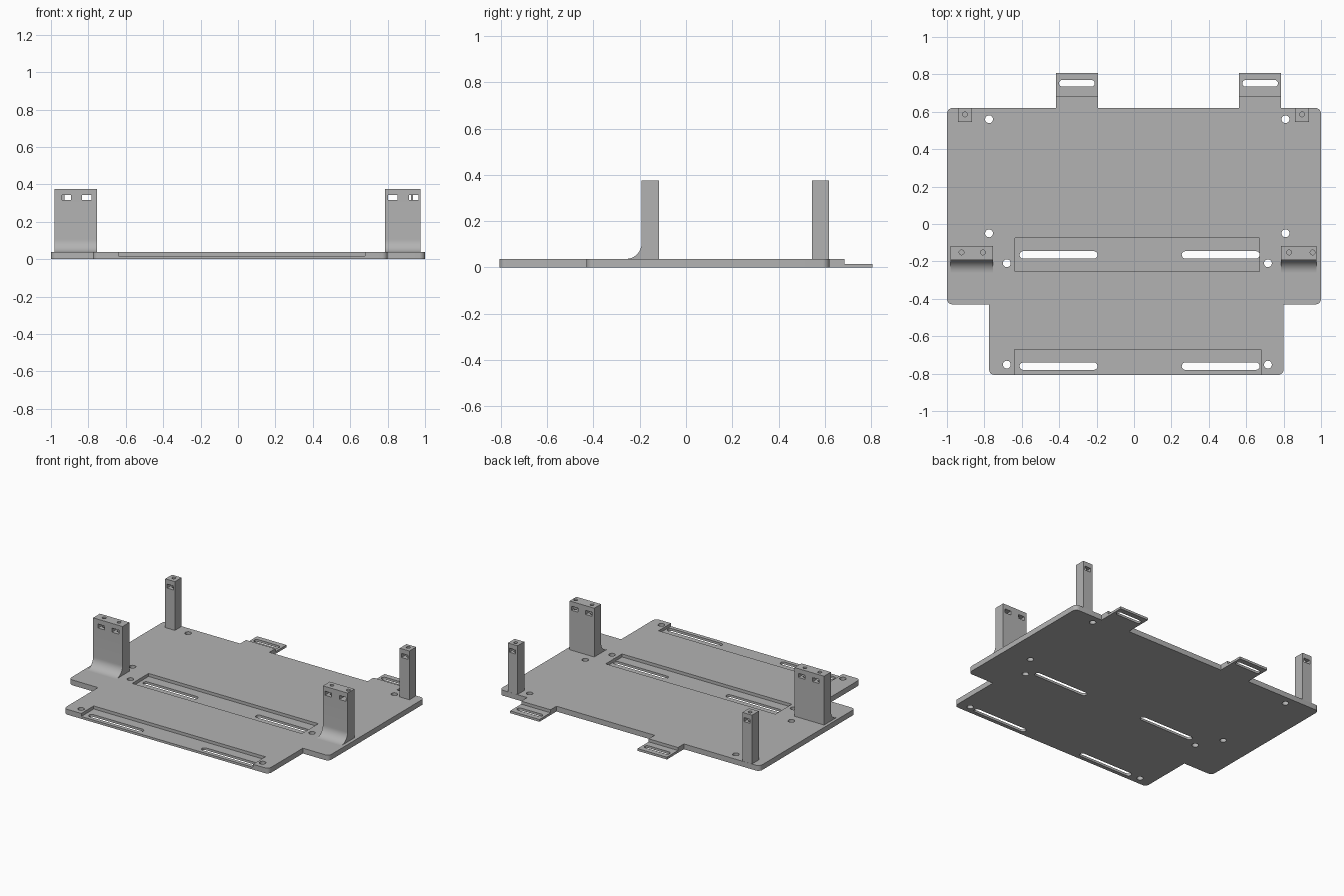
import bpy
import bmesh
import math

old = bpy.data.objects.get("Cube")
if old:
    bpy.data.objects.remove(old, do_unlink=True)

T = 0.037      # plate thickness
FLOOR = 0.016  # recess floor and thin tab height
TOP = 0.376    # post height

grey = bpy.data.materials.new("plain grey")
grey.use_nodes = True
grey.diffuse_color = (0.45, 0.45, 0.45, 1)
grey.node_tree.nodes["Principled BSDF"].inputs["Base Color"].default_value = (0.45, 0.45, 0.45, 1)


def prism(name, points, start, depth):
    """Closed outline extruded along a vector."""
    bm = bmesh.new()
    verts = [bm.verts.new([a + b for a, b in zip(p, start)]) for p in points]
    face = bm.faces.new(verts)
    out = bmesh.ops.extrude_face_region(bm, geom=[face])
    moved = [g for g in out["geom"] if isinstance(g, bmesh.types.BMVert)]
    bmesh.ops.translate(bm, verts=moved, vec=depth)
    bmesh.ops.recalc_face_normals(bm, faces=bm.faces)
    mesh = bpy.data.meshes.new(name)
    bm.to_mesh(mesh)
    bm.free()
    mesh.materials.append(grey)
    obj = bpy.data.objects.new(name, mesh)
    bpy.context.collection.objects.link(obj)
    return obj


def arc(cx, cy, r, a0, a1, n=8):
    angles = [math.radians(a0 + (a1 - a0) * i / n) for i in range(n + 1)]
    return [(cx + r * math.cos(a), cy + r * math.sin(a), 0) for a in angles]


def box(name, x0, x1, y0, y1, z0, z1):
    return prism(name, [(x0, y0, 0), (x1, y0, 0), (x1, y1, 0), (x0, y1, 0)],
                 (0, 0, z0), (0, 0, z1 - z0))


def hole(x, y, r, z0, z1):
    return prism("cutter", arc(x, y, r, 0, 345, 23), (0, 0, z0), (0, 0, z1 - z0))


def slot(x0, x1, y, w):
    r = w / 2
    pts = arc(x1 - r, y, r, -90, 90) + arc(x0 + r, y, r, 90, 270)
    return prism("cutter", pts, (0, 0, -0.1), (0, 0, 0.3))


def combine(obj, tool, operation="DIFFERENCE"):
    mod = obj.modifiers.new("cut", "BOOLEAN")
    mod.operation = operation
    mod.solver = "EXACT"
    mod.object = tool
    bpy.context.view_layer.objects.active = obj
    bpy.ops.object.modifier_apply(modifier=mod.name)
    bpy.data.objects.remove(tool, do_unlink=True)


def smooth(obj):
    bpy.ops.object.select_all(action="DESELECT")
    obj.select_set(True)
    bpy.context.view_layer.objects.active = obj
    bpy.ops.object.shade_smooth_by_angle(angle=math.radians(30))


# Base plate outline with rounded outer corners and tab roots at the back
R = 0.03
FRONT, STEP, BACK, ROOT, END = -0.807, -0.43, 0.62, 0.685, 0.807
tabs = [(-0.418, -0.193), (0.562, 0.787)]
outline = arc(-0.775 + R, FRONT + R, R, 180, 270) + arc(0.8 - R, FRONT + R, R, -90, 0)
outline += [(0.8, STEP, 0)] + arc(1 - R, STEP + R, R, -90, 0) + arc(1 - R, BACK - R, R, 0, 90)
for x0, x1 in reversed(tabs):
    outline += [(x1, BACK, 0), (x1, END, 0), (x0, END, 0), (x0, BACK, 0)]
outline += arc(-1 + R, BACK - R, R, 90, 180) + arc(-1 + R, STEP + R, R, 180, 270)
outline += [(-0.775, STEP, 0)]
plate = prism("base_plate", outline, (0, 0, 0), (0, 0, T))

# Recesses, the front one open at the edge, and thinned tab ends
combine(plate, box("cutter", -0.635, 0.67, -0.255, -0.075, FLOOR, 0.1))
combine(plate, box("cutter", -0.64, 0.68, -0.9, -0.67, FLOOR, 0.1))
for x0, x1 in tabs:
    combine(plate, box("cutter", x0 - 0.05, x1 + 0.05, ROOT, 0.9, FLOOR, 0.1))
    combine(plate, slot(x0 + 0.017, x1 - 0.017, 0.752, 0.036))

# Long strap slots
for y in (-0.165, -0.76):
    for x0, x1 in ((-0.612, -0.195), (0.255, 0.672)):
        combine(plate, slot(x0, x1, y, 0.04))

# Screw holes
for xs, ys in (((-0.775, 0.81), (0.56, -0.05)), ((-0.68, 0.716), (-0.21, -0.752))):
    for x in xs:
        for y in ys:
            combine(plate, hole(x, y, 0.021, -0.1, 0.2))
smooth(plate)


def finish_post(post, y, slots, holes):
    """Nut slots through the post and screw holes from its top."""
    for x0, x1 in slots:
        combine(post, box("cutter", x0, x1, y - 0.2, y + 0.2, 0.315, 0.343))
    for x in holes:
        combine(post, hole(x, y, 0.013, 0.25, 0.5))
    smooth(post)


# Wide front posts with a concave fillet at the foot
FACE, REAR, F = -0.192, -0.117, 0.068
curve = arc(FACE - F, T + F, F, -90, 0, 12)
profile = [(0, y, z) for y, z, _ in curve]
profile += [(0, FACE, TOP), (0, REAR, TOP), (0, REAR, T), ]
wide = [("front_right_post", -0.98, -0.753, ((-0.942, -0.892), (-0.834, -0.782)), (-0.922, -0.808)),
        ("front_left_post", 0.787, 0.977, ((0.803, 0.853), (0.914, 0.964)), (0.829, 0.955))]
for name, x0, x1, slots, holes in wide:
    post = prism(name, profile, (x0, 0, 0), (x1 - x0, 0, 0))
    finish_post(post, -0.152, slots, holes)

# Narrow back posts
for name, x in (("back_right_post", -0.904), ("back_left_post", 0.899)):
    post = box(name, x - 0.037, x + 0.037, 0.545, 0.619, T, TOP)
    finish_post(post, 0.586, ((x - 0.023, x + 0.025),), (x,))
